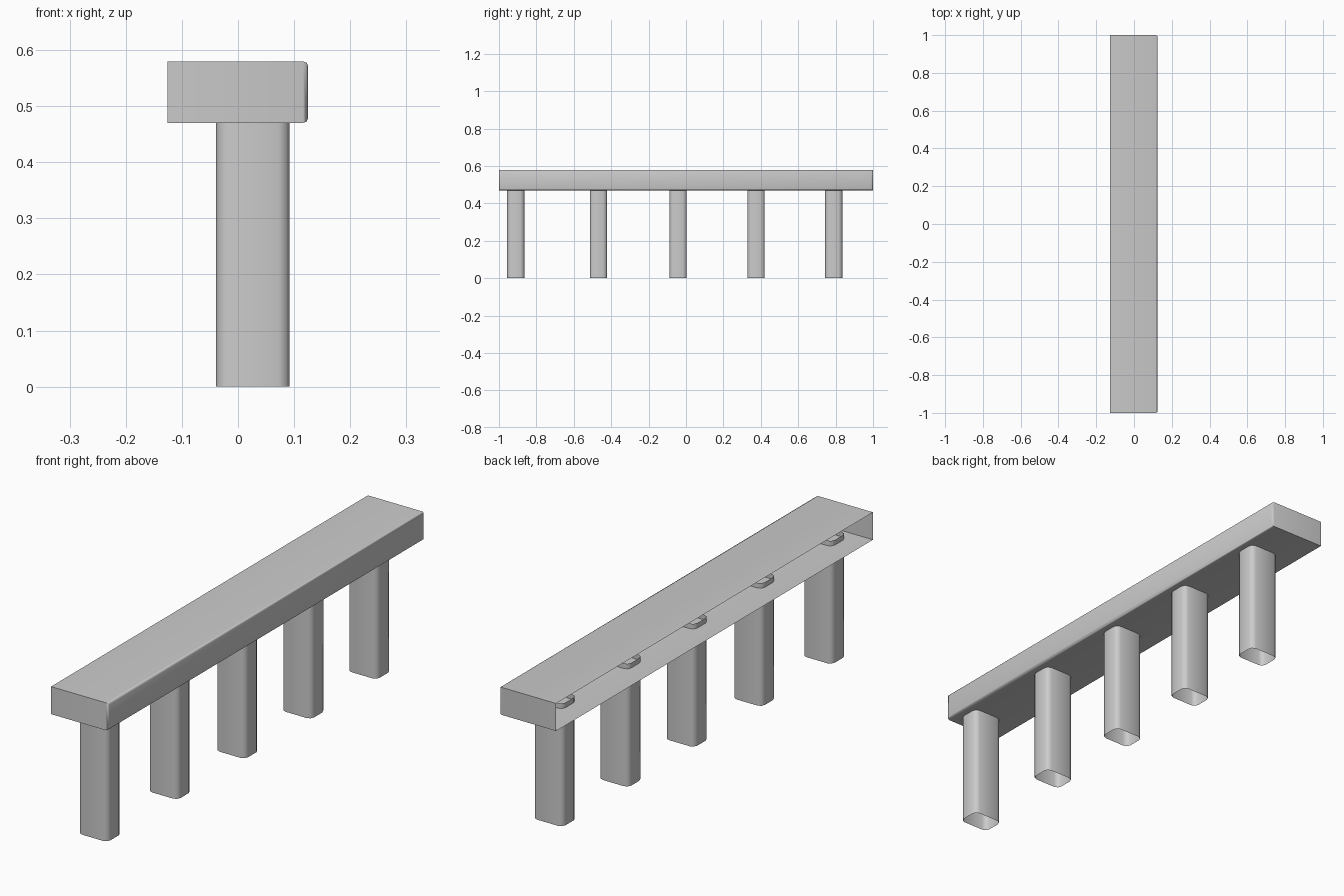
import bpy, bmesh
from mathutils import Vector

if "Cube" in bpy.data.objects:
    bpy.data.objects.remove(bpy.data.objects["Cube"])


def open_box(name, lo, hi, open_test, bevel_test, width, segments):
    """Box with chosen faces removed and chosen edges bevelled."""
    lo, hi = Vector(lo), Vector(hi)
    bm = bmesh.new()
    bmesh.ops.create_cube(bm, size=1)
    for v in bm.verts:
        v.co = Vector((lo[i] + (v.co[i] + 0.5) * (hi[i] - lo[i]) for i in range(3)))
    bm.normal_update()
    edges = [e for e in bm.edges if bevel_test(e)]
    bmesh.ops.bevel(bm, geom=edges, offset=width, segments=segments,
                    profile=0.5, affect='EDGES')
    bm.normal_update()
    bmesh.ops.delete(bm, geom=[f for f in bm.faces if open_test(f.normal)],
                     context='FACES_ONLY')
    mesh = bpy.data.meshes.new(name)
    bm.to_mesh(mesh)
    bm.free()
    obj = bpy.data.objects.new(name, mesh)
    bpy.context.collection.objects.link(obj)
    bpy.ops.object.select_all(action='DESELECT')
    obj.select_set(True)
    bpy.context.view_layer.objects.active = obj
    bpy.ops.object.shade_smooth_by_angle(angle=0.85)
    return obj


# Beam: hollow shell, open along its left side, softened on the right side
open_box("top_beam", (-0.126, -1, 0.47), (0.125, 1, 0.58),
         lambda n: n.x < -0.9,
         lambda e: all(v.co.x > 0.1 for v in e.verts), 0.009, 2)

# Posts: open tubes with rounded upright corners, poking into the beam
for i, y in enumerate((-0.91, -0.468, -0.042, 0.375, 0.79)):
    open_box(f"post_{i + 1}", (-0.039, y - 0.046, 0), (0.092, y + 0.046, 0.49),
             lambda n: abs(n.z) > 0.9,
             lambda e: abs(e.verts[0].co.z - e.verts[1].co.z) > 0.1, 0.02, 2)
